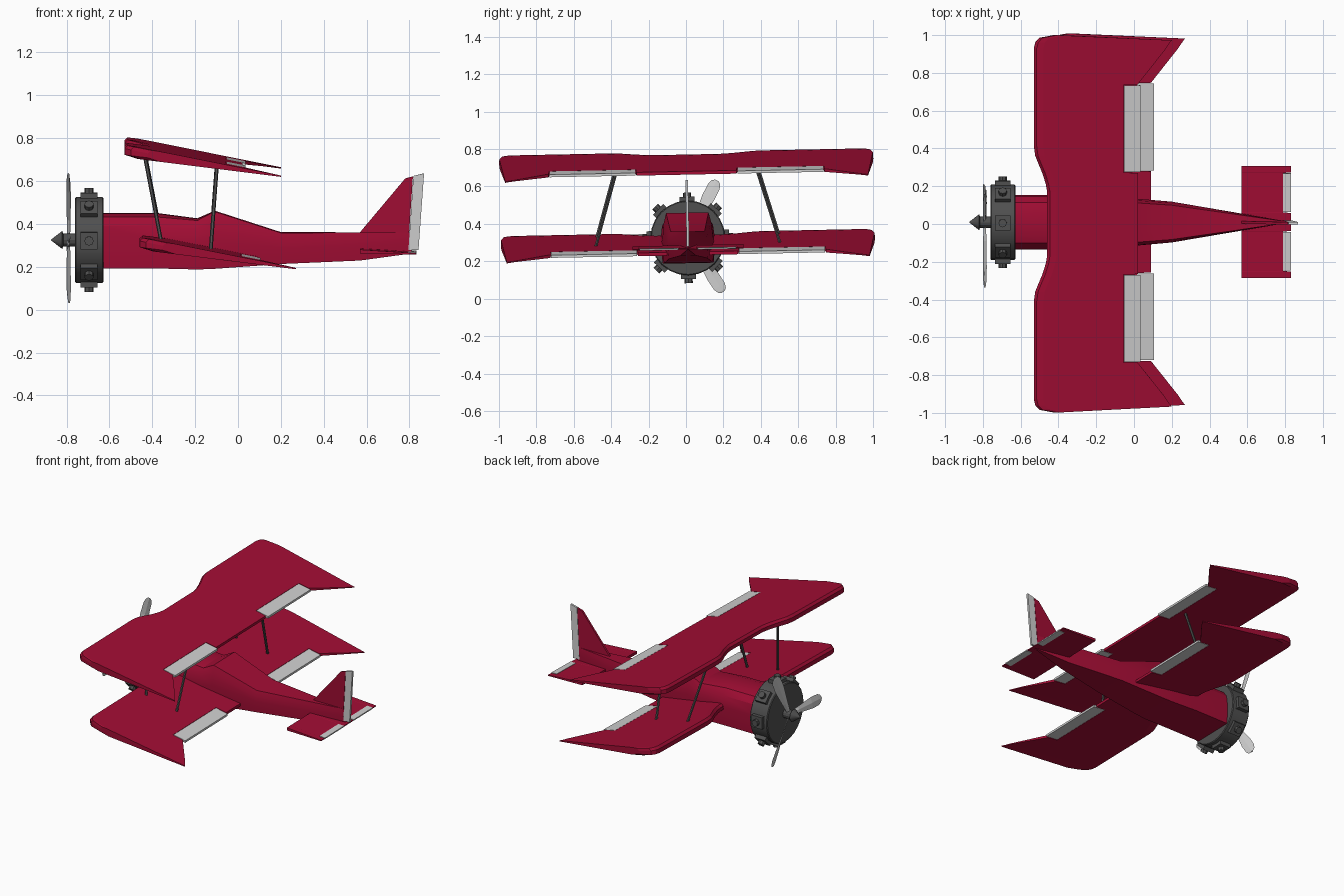
import bpy, bmesh, math
from mathutils import Matrix, Vector

if "Cube" in bpy.data.objects:
    bpy.data.objects.remove(bpy.data.objects["Cube"])


def material(name, rgb):
    m = bpy.data.materials.new(name)
    m.diffuse_color = (*rgb, 1)
    m.use_nodes = True
    m.node_tree.nodes["Principled BSDF"].inputs["Base Color"].default_value = m.diffuse_color
    return m


RED = material("red", (0.36, 0.004, 0.034))
LIGHT = material("light_grey", (0.62, 0.62, 0.62))
DARK = material("dark_grey", (0.08, 0.08, 0.08))
# The whole aircraft is banked very slightly
BANK = Matrix.Translation((0, 0.016, 0)) @ Matrix.Rotation(0.02, 4, 'X')
AXIS_Z = 0.325


def finish(name, bm, mat, smooth=False):
    bmesh.ops.recalc_face_normals(bm, faces=bm.faces[:])
    bm.transform(BANK)
    me = bpy.data.meshes.new(name)
    bm.to_mesh(me)
    bm.free()
    me.materials.append(mat)
    ob = bpy.data.objects.new(name, me)
    bpy.context.collection.objects.link(ob)
    if smooth:
        bpy.ops.object.select_all(action='DESELECT')
        ob.select_set(True)
        bpy.context.view_layer.objects.active = ob
        bpy.ops.object.shade_smooth_by_angle(angle=math.radians(25))
    return ob


def loft(name, sections, mat, smooth=False):
    """Skin a list of equal-length closed sections and cap both ends."""
    bm = bmesh.new()
    rings = [[bm.verts.new(p) for p in s] for s in sections]
    n = len(rings[0])
    for a, b in zip(rings, rings[1:]):
        for i in range(n):
            j = (i + 1) % n
            bm.faces.new((a[i], a[j], b[j], b[i]))
    bm.faces.new(rings[0])
    bm.faces.new(rings[-1])
    return finish(name, bm, mat, smooth)


def slab(name, pts, half, mat):
    """Side-view outline (x, z) given thickness along y."""
    return loft(name, [[(x, s * half, z) for x, z in pts] for s in (-1, 1)], mat)


def lathe(name, profile, mat, sides):
    """Revolve (x, radius) points around the engine axis."""
    rings = []
    for x, r in profile:
        rings.append([(x, r * math.cos(a), AXIS_Z + r * math.sin(a))
                      for a in (2 * math.pi * k / sides for k in range(sides))])
    return loft(name, rings, mat, True)


# --- Wings: top and bottom surface heights along the chord
def top(x):
    return 0.785 - 0.2 * (x + 0.5)


def bottom(x):
    return min(0.72 - 0.12 * (x + 0.45), top(x) - 0.006)


def wing_section(lx, ly, tx, ty, dx, dz):
    def at(x, z):
        t = (x - lx) / (tx - lx)
        return (x + dx, ly + (ty - ly) * t, z + dz)
    return [at(lx, bottom(lx) + 0.012), at(lx, top(lx) - 0.02), at(lx + 0.015, top(lx) - 0.006),
            at(lx + 0.05, top(lx + 0.05)), at(tx, top(tx)), at(tx, bottom(tx)),
            at(lx + 0.06, bottom(lx + 0.06))]


# leading x, leading y, trailing x, trailing y
HALF = [(-.46, .17, .02, .17), (-.467, .21, .02, .21), (-.485, .268, .02, .268),
        (-.486, .27, -.055, .27), (-.507, .32, -.055, .32), (-.523, .36, -.055, .36),
        (-.53, .41, -.055, .41), (-.53, .735, -.055, .735), (-.53, .737, .02, .737),
        (-.53, .93, .165, .92), (-.522, .962, .18, .943), (-.5, .985, .192, .96),
        (-.42, 1.0, .2, .97)]
STATIONS = [(a, -b, c, -d) for a, b, c, d in reversed(HALF)] + HALF

for level, dx, dz in (("upper", 0, 0), ("lower", 0.07, -0.431)):
    loft(level + "_wing", [wing_section(*s, dx, dz) for s in STATIONS], RED)
    for side, s in (("left", -1), ("right", 1)):
        secs = []
        for y in (0.273, 0.732):
            secs.append([(x + dx, s * y, z + dz) for x, z in (
                (-.053, top(-.053)), (.035, top(.035)),
                (.035, top(.035) - .014), (-.053, bottom(-.053)))])
        loft(f"{level}_{side}_aileron", secs, LIGHT)

# --- Fuselage: x, bottom, top, half width, roundness of the top
ROUND = [(.95, 0), (1, .5), (.94, .78), (.74, .94), (.4, 1)]
FLAT = [(.95, 0), (1, .5), (.94, .8), (.84, 1), (.4, 1)]
BODY = [(-.64, .195, .45, .145, 1), (-.38, .195, .45, .145, 1), (-.19, .19, .425, .14, .5),
        (-.11, .193, .46, .135, 0), (.2, .215, .36, .108, 0), (.57, .23, .36, .045, 0),
        (.81, .262, .36, .004, 0)]
sections = []
for x, zb, zt, w, r in BODY:
    half = [(w * (f[0] + (c[0] - f[0]) * r), zb + (zt - zb) * (f[1] + (c[1] - f[1]) * r))
            for f, c in zip(FLAT, ROUND)]
    sections.append([(x, y, z) for y, z in half] + [(x, -y, z) for y, z in reversed(half)])
loft("fuselage", sections, RED, True)

# --- Tail
slab("fin", [(.56, .35), (.78, .612), (.816, .622), (.793, .28), (.6, .3)], .007, RED)
slab("rudder", [(.818, .624), (.868, .636), (.842, .278), (.795, .278)], .007, LIGHT)
loft("stabiliser", [[(.57, y, .268), (.57, y, .286), (t, y, .277 - (t - .57) * .03),
                     (t, y, .263)]
                    for y, t in ((-.297, .83), (-.262, .83), (-.26, .79), (-.05, .79), (-.048, .83),
                                 (.048, .83), (.05, .79), (.26, .79), (.262, .83), (.297, .83))], RED)
for side, s in (("left", -1), ("right", 1)):
    loft(side + "_elevator", [[(.79, s * y, .262), (.79, s * y, .273), (.832, s * y, .271),
                               (.832, s * y, .263)] for y in (.052, .258)], LIGHT)

# --- Engine cowl, spinner and cylinder heads
lathe("engine_cowl", [(-.76, .195), (-.755, .2), (-.633, .2), (-.628, .195)], DARK, 24)
lathe("spinner", [(-.872, .002), (-.82, .042), (-.815, .03), (-.75, .03)], DARK, 12)
for k in range(8):
    spin = (Matrix.Translation((-.695, 0, AXIS_Z)) @ Matrix.Rotation(k * math.pi / 4, 4, 'X'))
    bm = bmesh.new()
    bmesh.ops.create_cube(bm, size=1, matrix=spin @ Matrix.Translation((0, 0, .195))
                          @ Matrix.Diagonal((.08, .08, .05, 1)))
    bmesh.ops.create_cone(bm, cap_ends=True, segments=8, radius1=.022, radius2=.022, depth=.05,
                          matrix=spin @ Matrix.Translation((0, 0, .217)))
    finish(f"cylinder_head_{k + 1}", bm, DARK)

# --- Propeller: radius, half width, pitch angle
BLADE = [(.02, .012, .6), (.1, .02, .45), (.24, .036, .3), (.31, .035, .25),
         (.335, .025, .22), (.345, .01, .2)]
for k, angle in enumerate((62, 182, -58)):
    turn = (Matrix.Translation((-.79, 0, AXIS_Z))
            @ Matrix.Rotation(math.radians(angle), 4, 'X'))
    secs = []
    for r, w, p in BLADE:
        flat = [(0, w), (.004, 0), (0, -w), (-.004, 0)]
        secs.append([turn @ Vector((a * math.cos(p) - b * math.sin(p), r,
                                    a * math.sin(p) + b * math.cos(p))) for a, b in flat])
    loft(f"propeller_blade_{k + 1}", secs, LIGHT)

# --- Wing struts
for side, s in (("left", -1), ("right", 1)):
    for place, hi, lo in (("front", (-.434, .375, .72), (-.355, .495, .31)),
                          ("rear", (-.098, .375, .685), (-.128, .495, .28))):
        secs = []
        for x, y, z in (hi, lo):
            secs.append([(x + .009 * math.cos(a), s * y + .009 * math.sin(a), z)
                         for a in (k * math.pi / 3 for k in range(6))])
        loft(f"{side}_{place}_strut", secs, DARK)
